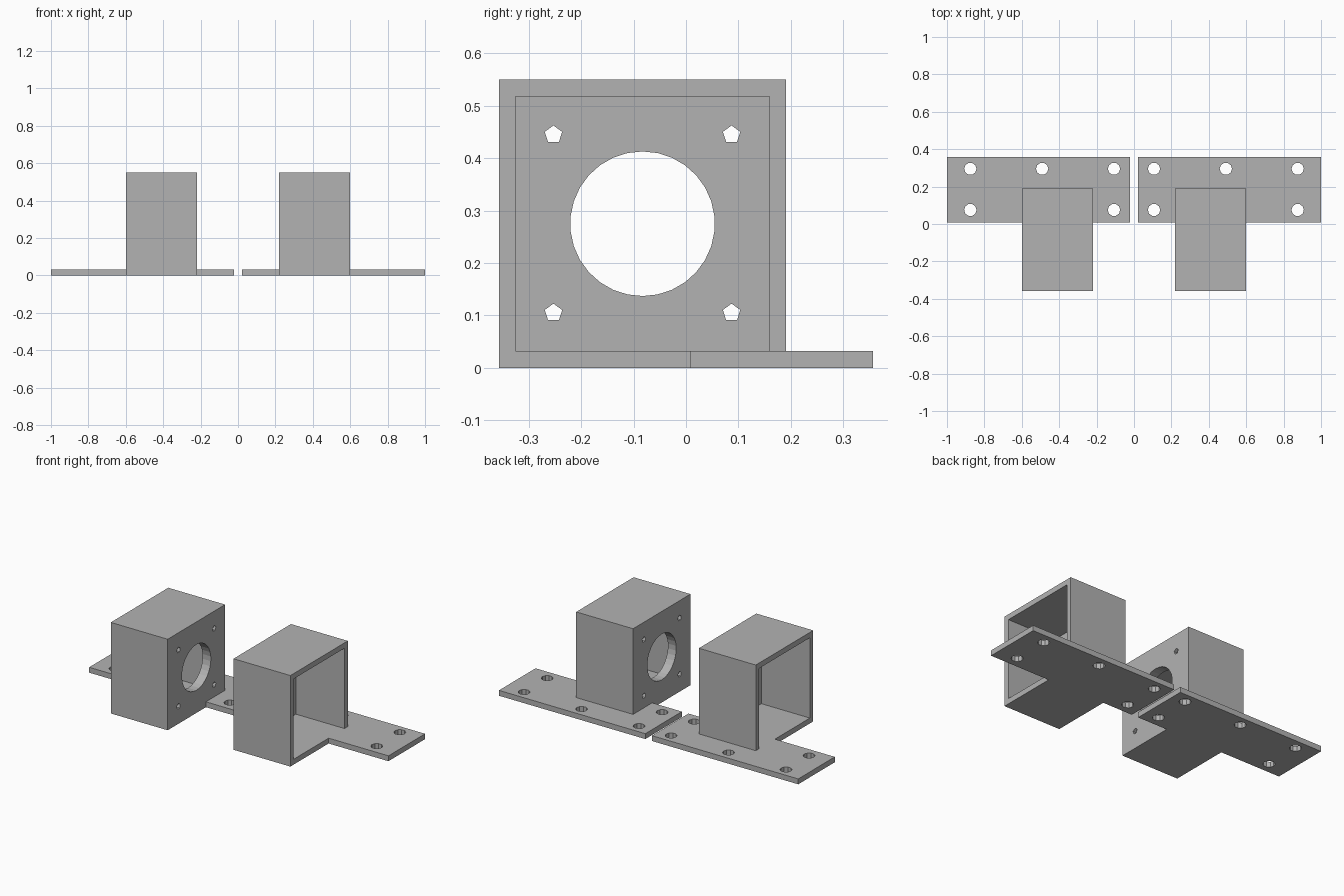
import bpy
import bmesh
from math import pi
from mathutils import Matrix, Vector

cube = bpy.data.objects.get("Cube")
if cube:
    bpy.data.objects.remove(cube, do_unlink=True)

GREY = (0.45, 0.45, 0.45, 1)
mat = bpy.data.materials.new("plain_grey")
mat.use_nodes = True
mat.diffuse_color = GREY
mat.node_tree.nodes["Principled BSDF"].inputs["Base Color"].default_value = GREY

WALL = 0.0325           # housing wall and foot plate thickness
FACE = 0.055            # thicker drilled wall
IN_X, OUT_X = 0.22, 0.6
FRONT, BACK, TOP = -0.357, 0.191, 0.55
MID_Y, MID_Z = (FRONT + BACK) / 2, TOP / 2


def finish(name, bm):
    mesh = bpy.data.meshes.new(name)
    bm.to_mesh(mesh)
    bm.free()
    mesh.materials.append(mat)
    ob = bpy.data.objects.new(name, mesh)
    bpy.context.collection.objects.link(ob)
    return ob


def box(name, lo, hi):
    lo, hi = Vector(lo), Vector(hi)
    bm = bmesh.new()
    bmesh.ops.create_cube(bm, size=1, matrix=Matrix.Translation((lo + hi) / 2)
                          @ Matrix.Diagonal((*(hi - lo), 1)))
    return finish(name, bm)


def drill(name, centre, radius, sides, length, along_x=False):
    # the first corner of each drill points up (along x) or sideways (along z)
    turn = Matrix.Rotation(-pi / 2 if along_x else 0, 4, 'Y')
    bm = bmesh.new()
    bmesh.ops.create_cone(bm, cap_ends=True, segments=sides, radius1=radius,
                          radius2=radius, depth=length,
                          matrix=Matrix.Translation(centre) @ turn
                          @ Matrix.Rotation(-pi / 2 if not along_x else pi / 2, 4, 'Z'))
    # turn the ring so that one corner lies exactly on the wanted axis
    axis = Vector((0, 0, 1)) if along_x else Vector((1, 0, 0))
    best = max(bm.verts, key=lambda v: (v.co - Vector(centre)).dot(axis))
    offset = best.co - Vector(centre)
    spin_axis = Vector((1, 0, 0)) if along_x else Vector((0, 0, 1))
    offset -= spin_axis * offset.dot(spin_axis)
    spin = offset.rotation_difference(axis).to_matrix()
    bmesh.ops.rotate(bm, verts=bm.verts, cent=centre, matrix=spin)
    bmesh.ops.recalc_face_normals(bm, faces=bm.faces)
    return finish(name, bm)


def combine(target, tool, operation):
    mod = target.modifiers.new(operation, 'BOOLEAN')
    mod.object, mod.operation, mod.solver = tool, operation, 'EXACT'
    bpy.context.view_layer.update()
    graph = bpy.context.evaluated_depsgraph_get()
    mesh = bpy.data.meshes.new_from_object(target.evaluated_get(graph))
    target.modifiers.clear()
    target.data = mesh
    bpy.data.objects.remove(tool, do_unlink=True)


# Housing: block hollowed from its outer end
bracket = box("left_bracket", (IN_X, FRONT, 0), (OUT_X, BACK, TOP))
combine(bracket, box("cavity", (IN_X + FACE, FRONT + WALL - 0.001, WALL),
                     (OUT_X + 0.1, BACK - WALL + 0.001, TOP - WALL)), 'DIFFERENCE')

# Foot plate under the back half of the housing
combine(bracket, box("foot_plate", (0.022, 0.008, 0), (1, 0.357, WALL)), 'UNION')

# Large shaft opening and four small screw holes in the inner wall
face_x = IN_X + FACE / 2
combine(bracket, drill("shaft_cutter", (face_x, MID_Y, MID_Z), 0.138, 30, 0.1, True),
        'DIFFERENCE')
for sy in (-1, 1):
    for sz in (-1, 1):
        spot = (face_x, MID_Y + sy * 0.17, MID_Z + sz * 0.17)
        combine(bracket, drill("screw_cutter", spot, 0.0175, 5, 0.1, True), 'DIFFERENCE')

# Mounting holes in the foot plate
for x, y in ((0.107, 0.295), (0.491, 0.295), (0.875, 0.295), (0.107, 0.075), (0.875, 0.075)):
    combine(bracket, drill("mount_cutter", (x, y, WALL / 2), 0.033, 10, 0.1), 'DIFFERENCE')

# Mirrored second bracket
bm = bmesh.new()
bm.from_mesh(bracket.data)
bmesh.ops.scale(bm, vec=(-1, 1, 1), verts=bm.verts)
bmesh.ops.reverse_faces(bm, faces=bm.faces)
finish("right_bracket", bm)
